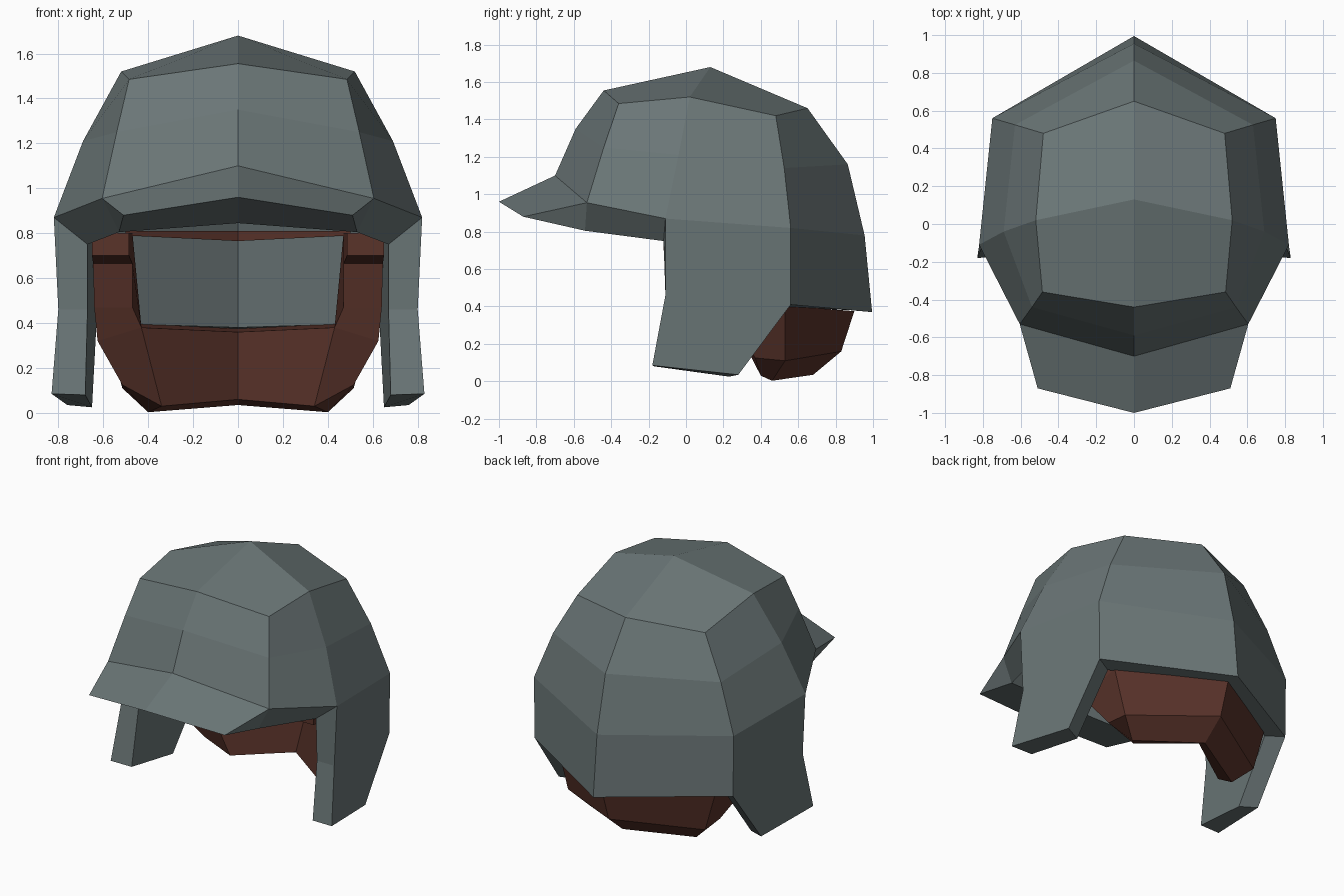
import bpy, bmesh

if "Cube" in bpy.data.objects:
    bpy.data.objects.remove(bpy.data.objects["Cube"])


def material(name, rgb):
    m = bpy.data.materials.new(name)
    m.diffuse_color = (*rgb, 1)
    m.use_nodes = True
    m.node_tree.nodes["Principled BSDF"].inputs["Base Color"].default_value = m.diffuse_color
    return m


STEEL = material("grey steel", (0.145, 0.181, 0.183))
LEATHER = material("brown leather", (0.101, 0.033, 0.023))


def half_shell(name, points, faces, mat):
    """Half mesh from named points, mirrored across x = 0."""
    bm = bmesh.new()
    for side in (1, -1):
        v = {k: bm.verts.new((side * x, y, z)) for k, (x, y, z) in points.items()}
        for names in faces:
            bm.faces.new([v[n] for n in names.split()])
    bmesh.ops.remove_doubles(bm, verts=bm.verts, dist=0.0005)
    bmesh.ops.recalc_face_normals(bm, faces=bm.faces)
    me = bpy.data.meshes.new(name)
    bm.to_mesh(me)
    bm.free()
    me.materials.append(mat)
    ob = bpy.data.objects.new(name, me)
    bpy.context.collection.objects.link(ob)
    return ob


# Steel shell: f = front centre, c = front corner, s = side, r = rear corner,
# b = back centre, e = ear flap, i = inside wall, j = inside of the crown
steel = {
    "apex": (0, .13, 1.68),
    "f0": (0, -.44, 1.555), "f1": (0, -.59, 1.35), "f2": (0, -.70, 1.10),
    "f3": (0, -1, .96), "f4": (0, -.6, .845),
    "c0": (.485, -.36, 1.485), "c1": (.54, -.44, 1.25), "c2": (.605, -.53, .955),
    "c3": (.51, -.87, .88), "c4": (.53, -.54, .805),
    "s0": (.52, .02, 1.52), "s1": (.69, -.04, 1.21), "s2": (.82, -.11, .87),
    "s4": (.67, -.12, .75),
    "r0": (.48, .48, 1.42), "r1": (.63, .525, 1.14), "r2": (.75, .56, .82),
    "r3": (.745, .56, .41),
    "b0": (0, .65, 1.46), "b1": (0, .865, 1.16), "b2": (0, .955, .78),
    "b3": (0, .995, .37),
    "e1": (.80, -.11, .46), "e2": (.83, -.18, .085), "e3": (.76, .28, .035),
    "i1": (.67, -.11, .46), "i2": (.68, -.17, .08), "i3": (.65, .23, .025),
    "ir": (.63, .50, .40), "ib": (0, .88, .38),
    "ir2": (.63, .47, .79), "ib2": (0, .82, .77),
    "ja": (0, .13, 1.54), "jf": (0, -.36, 1.42), "jc": (.42, -.28, 1.36),
    "js": (.46, .02, 1.40), "jr": (.42, .41, 1.31), "jb": (0, .56, 1.35),
}
steel_faces = [
    "apex f0 c0 s0", "apex s0 r0 b0",                       # crown
    "f0 f1 c1 c0", "f1 f2 c2 c1",                           # forehead
    "c0 c1 s1 s0", "c1 c2 s2 s1",                           # temple
    "s0 s1 r1 r0", "s1 s2 r2 r1",                           # side
    "r0 r1 b1 b0", "r1 r2 b2 b1", "r2 r3 b3 b2",            # back
    "f2 f3 c3 c2", "f3 f4 c4 c3", "c2 c3 c4", "c2 c4 s4 s2",  # brim
    "s2 e1 e2 e3 r3 r2", "s2 s4 i1 e1", "e1 i1 i2 e2",      # ear flap
    "e2 i2 i3 e3", "e3 i3 ir r3", "r3 ir ib b3",            # lower rim
    "s4 i1 i2 i3 ir ir2", "ir ib ib2 ir2",                  # inside walls
    "f4 c4 jc jf", "c4 s4 js jc", "s4 ir2 jr js",           # inside crown
    "ir2 ib2 jb jr", "ja jf jc js", "ja js jr jb",
]
half_shell("helmet_shell", steel, steel_faces, STEEL)

# Leather neck guard with cheek straps: o = outer, n = inner
leather = {
    "o0": (.65, -.12, .80), "o1": (.65, -.12, .70), "o2": (.645, .20, .665),
    "o3": (.64, .23, .47), "o4": (.625, .25, .32), "o5": (.515, .37, .125),
    "n0": (.485, -.12, .80), "n1": (.485, -.12, .70), "n2": (.47, .20, .665),
    "n3": (.47, .25, .47), "n4": (.43, .30, .38), "n5": (.34, .40, .03),
    "ot": (.62, .47, .80), "nt": (.47, .48, .80),
    "r0": (.60, .53, .405), "r1": (.515, .53, .11), "r2": (.40, .46, .003),
    "b0": (0, .90, .375), "b1": (0, .83, .16), "b2": (0, .68, .035),
    "k0": (0, .76, .36), "k1": (0, .62, .06),
}
leather_faces = [f"o{i} n{i} n{i+1} o{i+1}" for i in range(5)]  # strap front
leather_faces += [
    "o0 o1 o2 o3 o4 r0 ot", "n0 n1 n2 n3 n4 nt",            # strap sides
    "o0 n0 nt ot", "ot nt n4 r0",                           # strap top, back
    "r0 b0 b1 r1", "r1 b1 b2 r2", "r2 b2 k1 n5",            # guard outside
    "n4 k0 k1 n5", "r0 b0 k0 n4",                           # guard inside, top
    "r0 o4 o5 r1", "o5 n5 r2 r1",                           # guard ends
]
half_shell("neck_guard", leather, leather_faces, LEATHER)

# Narrow headband joining the straps across the inside of the back
band = {
    "a": (.50, .48, .79), "b": (0, .775, .765), "c": (0, .775, .81),
    "d": (.50, .48, .81), "e": (.50, .535, .79), "f": (0, .815, .765),
    "g": (0, .81, .81), "h": (.50, .53, .81),
}
half_shell("headband", band, ["a b c d", "e f g h", "a b f e", "d c g h",
                              "a d h e"], LEATHER)
